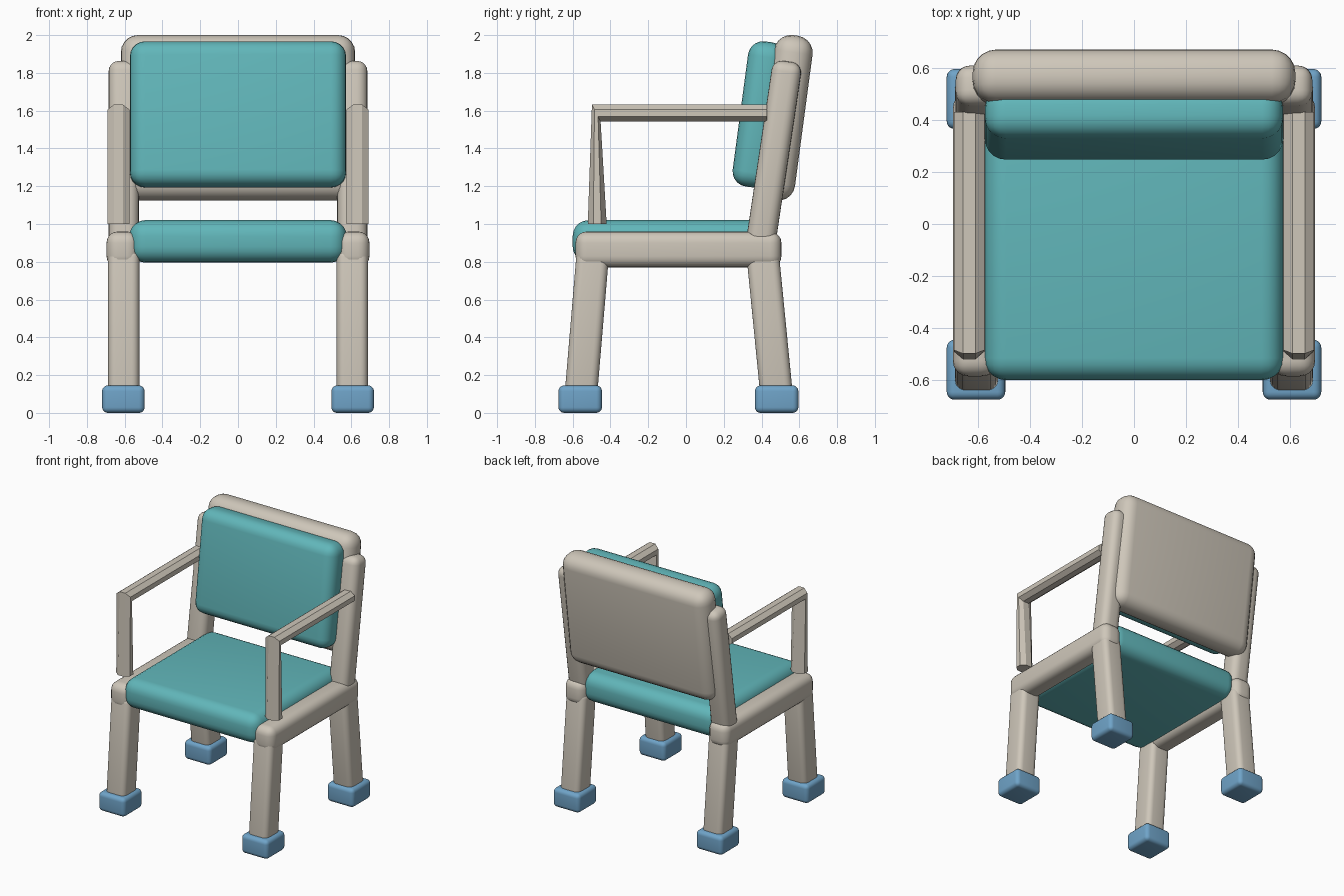
import bpy, bmesh, math
from mathutils import Matrix

if "Cube" in bpy.data.objects:
    bpy.data.objects.remove(bpy.data.objects["Cube"])


def material(name, rgb):
    m = bpy.data.materials.new(name)
    m.diffuse_color = (*rgb, 1)
    m.use_nodes = True
    m.node_tree.nodes["Principled BSDF"].inputs["Base Color"].default_value = m.diffuse_color
    return m


FRAME = material("frame_beige", (0.62, 0.57, 0.49))
PAD = material("pad_teal", (0.12, 0.47, 0.49))
FOOT = material("foot_blue", (0.16, 0.37, 0.58))


def finish(name, bm, mat, angle):
    bmesh.ops.recalc_face_normals(bm, faces=bm.faces[:])
    me = bpy.data.meshes.new(name)
    bm.to_mesh(me)
    bm.free()
    me.materials.append(mat)
    ob = bpy.data.objects.new(name, me)
    bpy.context.collection.objects.link(ob)
    bpy.ops.object.select_all(action='DESELECT')
    bpy.context.view_layer.objects.active = ob
    ob.select_set(True)
    bpy.ops.object.shade_smooth_by_angle(angle=math.radians(angle))
    return ob


def rounded_box(name, size, loc, bevel, mat, tilt=0.0):
    """Box with rounded edges, tilted about x (positive leans to +y)."""
    bm = bmesh.new()
    bmesh.ops.create_cube(bm, size=1)
    bmesh.ops.scale(bm, vec=size, verts=bm.verts[:])
    bmesh.ops.bevel(bm, geom=bm.edges[:], offset=bevel, segments=5,
                    profile=0.5, affect='EDGES')
    bm.transform(Matrix.Translation(loc) @ Matrix.Rotation(-tilt, 4, 'X'))
    return finish(name, bm, mat, 40)


def strut(name, x, p0, p1, width, depth, bevel):
    """Rounded bar running between two (y, z) points."""
    dy, dz = p1[0] - p0[0], p1[1] - p0[1]
    mid = (x, (p0[0] + p1[0]) / 2, (p0[1] + p1[1]) / 2)
    return rounded_box(name, (width, depth, math.hypot(dy, dz)), mid, bevel,
                       FRAME, math.atan2(dy, dz))


def armrest(name, x):
    """Eight-sided tube: tapered upright, mitred corner, level bar."""
    # each ring: outer and inner (y, z) limits
    rings = [((-0.52, 1.0), (-0.42, 1.0)),
             ((-0.498, 1.632), (-0.452, 1.542)),
             ((0.43, 1.632), (0.43, 1.542))]
    bm = bmesh.new()
    loops = []
    for (y0, z0), (y1, z1) in rings:
        loop = []
        for i in range(8):
            a = math.radians(22.5 + 45 * i)
            t = 0.5 + 0.5 * math.sin(a) / math.cos(math.pi / 8)
            loop.append(bm.verts.new((x + 0.058 * math.cos(a) / math.cos(math.pi / 8),
                                      y0 + (y1 - y0) * t, z0 + (z1 - z0) * t)))
        loops.append(loop)
    for a, b in zip(loops, loops[1:]):
        for i in range(8):
            j = (i + 1) % 8
            bm.faces.new((a[i], a[j], b[j], b[i]))
    bm.faces.new(loops[0])
    bm.faces.new(loops[-1])
    return finish(name, bm, FRAME, 20)


# seat cushion, back shell and back cushion
rounded_box("seat", (1.15, 1.07, 0.225), (0, -0.065, 0.908), 0.085, PAD)
rounded_box("back_shell", (1.24, 0.205, 0.88), (0, 0.522, 1.562), 0.09, FRAME,
            math.radians(7.6))
rounded_box("back_cushion", (1.145, 0.2, 0.775), (0, 0.387, 1.58), 0.08, PAD,
            math.radians(7.6))

# side frames, repeated left and right
for side, s in (("left", -1), ("right", 1)):
    x = 0.605 * s
    rounded_box(f"{side}_front_foot", (0.225, 0.23, 0.145), (x + 0.002 * s, -0.56, 0.0725), 0.03, FOOT)
    rounded_box(f"{side}_back_foot", (0.225, 0.23, 0.145), (x + 0.002 * s, 0.48, 0.0725), 0.03, FOOT)
    strut(f"{side}_front_leg", x, (-0.556, 0.1), (-0.492, 0.86), 0.165, 0.172, 0.04)
    strut(f"{side}_back_leg", x, (0.479, 0.1), (0.404, 0.86), 0.165, 0.172, 0.04)
    rounded_box(f"{side}_seat_rail", (0.17, 1.09, 0.19), (0.611 * s, -0.04, 0.865), 0.06, FRAME)
    strut(f"{side}_back_post", x, (0.388, 0.85), (0.539, 1.86), 0.16, 0.157, 0.055)
    armrest(f"{side}_armrest", 0.633 * s)
